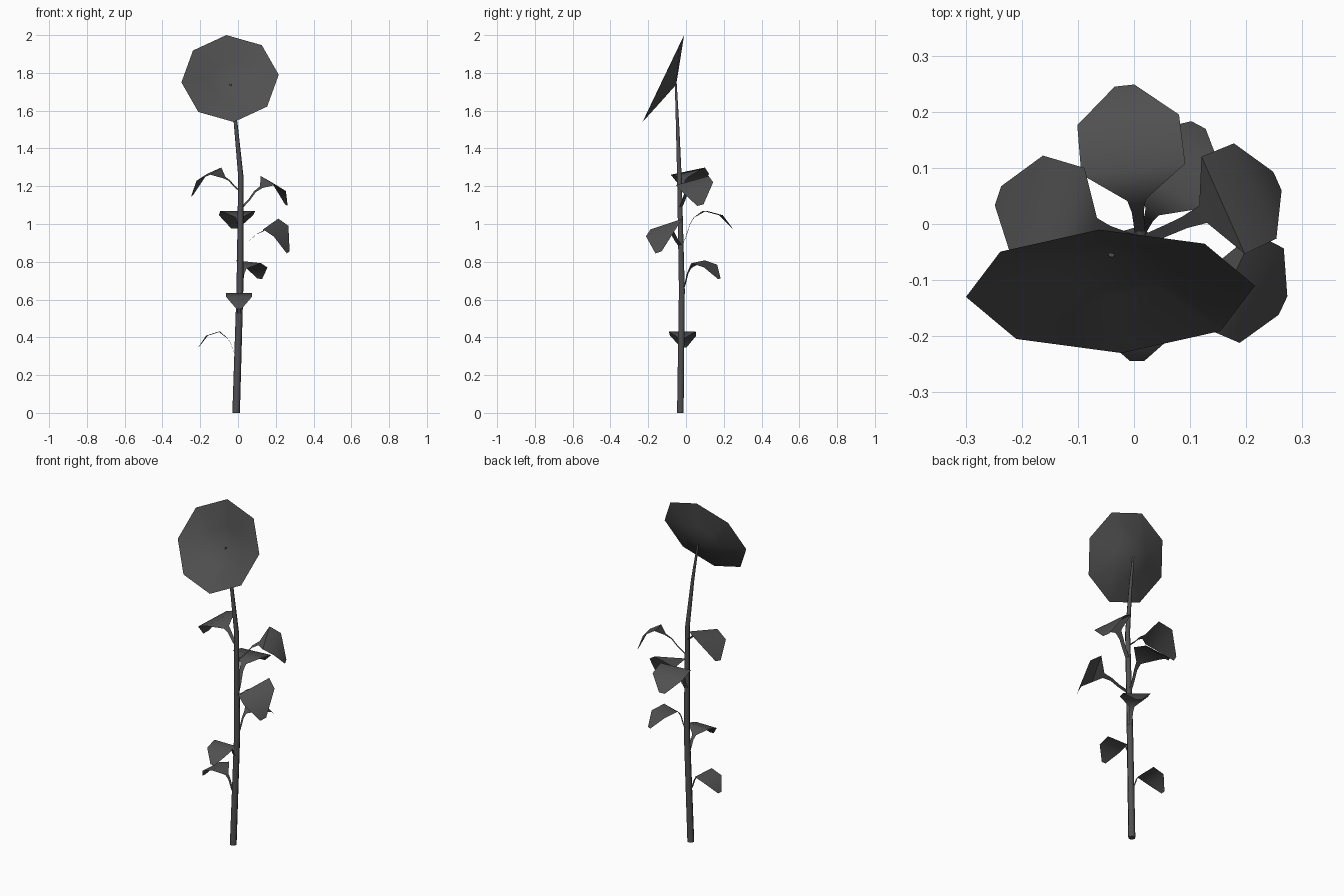
import bpy, bmesh
from math import sin, cos, pi, radians
from mathutils import Vector

cube = bpy.data.objects.get("Cube")
if cube:
    bpy.data.objects.remove(cube, do_unlink=True)

charcoal = bpy.data.materials.new("charcoal_grey")
charcoal.use_nodes = True
shade = (0.08, 0.08, 0.08, 1)
charcoal.diffuse_color = shade
charcoal.node_tree.nodes["Principled BSDF"].inputs["Base Color"].default_value = shade


def skin(name, rows, closed=False, cap=False):
    """Bridge rows of points into one smooth surface."""
    bm = bmesh.new()
    rings = [[bm.verts.new(p) for p in row] for row in rows]
    for a, b in zip(rings, rings[1:]):
        n = len(a)
        for i in range(n if closed else n - 1):
            j = (i + 1) % n
            if len(b) == 1:
                bm.faces.new((a[i], a[j], b[0]))
            else:
                bm.faces.new((a[i], a[j], b[j], b[i]))
    if cap:
        bm.faces.new(rings[0][::-1])
        bm.faces.new(rings[-1])
    mesh = bpy.data.meshes.new(name)
    bm.to_mesh(mesh)
    bm.free()
    mesh.materials.append(charcoal)
    obj = bpy.data.objects.new(name, mesh)
    bpy.context.collection.objects.link(obj)
    bpy.ops.object.select_all(action='DESELECT')
    obj.select_set(True)
    bpy.context.view_layer.objects.active = obj
    bpy.ops.object.shade_smooth_by_angle(angle=radians(65))
    return obj


# Stem: tapered tube along a gently bent path (centre, radius)
stem_path = [
    (Vector((-0.01, -0.03, 0)), 0.02),
    (Vector((0.01, -0.022, 0.65)), 0.018),
    (Vector((0.015, -0.035, 1.25)), 0.014),
    (Vector((-0.012, -0.045, 1.53)), 0.01),
    (Vector((-0.04, -0.054, 1.74)), 0.006),
]
sides = 6
skin("stem", [[c + Vector((cos(2 * pi * i / sides), sin(2 * pi * i / sides), 0)) * r
               for i in range(sides)] for c, r in stem_path], closed=True, cap=True)


def stem_at(z):
    for (a, _), (b, _) in zip(stem_path, stem_path[1:]):
        if z <= b.z:
            return a.lerp(b, (z - a.z) / (b.z - a.z))


# Flower head: shallow eight-sided dish tilted upward
centre = Vector((-0.042, -0.12, 1.77))
across = Vector((0.2575, 0.01, 0.02))
upward = Vector((-0.02, 0.11, 0.23))
back = -across.cross(upward).normalized()


def ring(size, depth):
    return [centre + back * depth + (across * cos(i * pi / 4) + upward * sin(i * pi / 4)) * size
            for i in range(8)]


apex = [centre + back * 0.075]
skin("petals", [ring(1, 0), ring(0.42, 0.044)], closed=True)
skin("seed_disc", [ring(0.42, 0.044), apex], closed=True)

# Leaves: flat ribbon stalk widening into a drooping blade
# heading, stalk height, blade start, reach, peak height, droop, half width, roll
leaves = [
    (176, 0.28, 0.055, 0.21, 0.43, 0.085, 0.075, 0),
    (-90, 0.50, 0.06, 0.22, 0.635, 0.085, 0.073, 0),
    (62, 0.63, 0.05, 0.225, 0.80, 0.09, 0.08, 0.1),
    (-25, 0.88, 0.14, 0.28, 1.0, 0.15, 0.1, 0.3),
    (96, 0.87, 0.07, 0.275, 1.07, 0.095, 0.098, 0),
    (24, 1.08, 0.12, 0.265, 1.23, 0.13, 0.1, 0.25),
    (162, 1.17, 0.09, 0.27, 1.28, 0.13, 0.1, -0.2),
]
for number, (heading, z0, start, reach, peak, droop, wide, roll) in enumerate(leaves, 1):
    a = radians(heading)
    out, side = Vector((cos(a), sin(a), 0)), Vector((-sin(a), cos(a), roll))
    root = stem_at(z0)
    rise, span = peak - 0.035 - z0, reach - start
    stations = [
        (0, z0, 0.1),
        (start * 0.4, z0 + rise * 0.4, 0.1),
        (start * 0.7, z0 + rise * 0.8, 0.11),
        (start, z0 + rise, 0.17),
        (start + span * 0.27, peak, 0.95),
        (start + span * 0.7, peak - droop * 0.25, 0.93),
        (reach, peak - droop, 0.18),
    ]
    rows = []
    for r, z, w in stations:
        mid = Vector((root.x, root.y, z)) + out * r
        rows.append([mid - side * wide * w, mid + side * wide * w])
    skin(f"leaf_{number}", rows)
